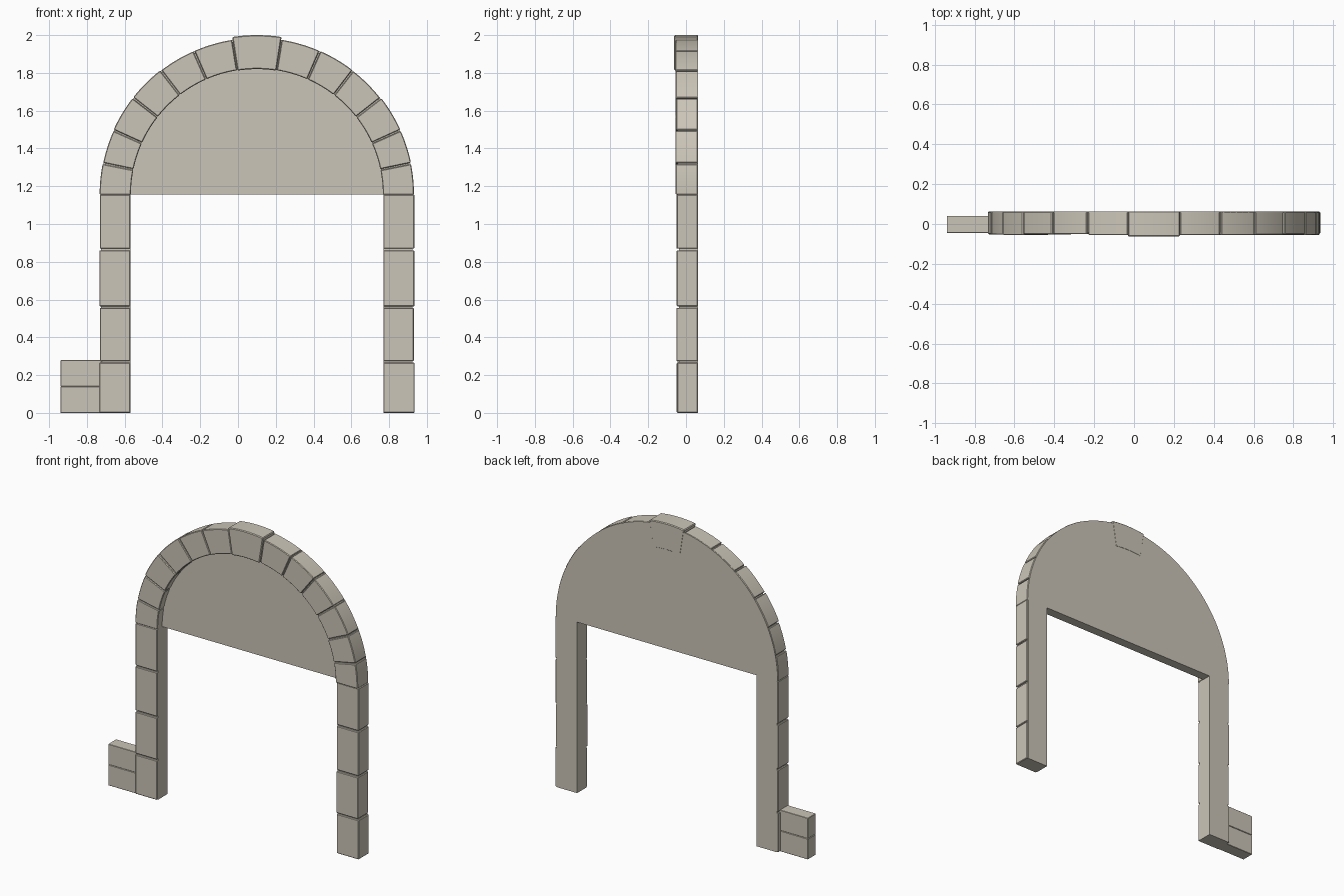
import bpy, bmesh, random
from math import sin, cos, radians

random.seed(4)
if "Cube" in bpy.data.objects:
    bpy.data.objects.remove(bpy.data.objects["Cube"], do_unlink=True)

stone = bpy.data.materials.new("warm_grey_stone")
stone.use_nodes = True
colour = (0.60, 0.56, 0.475, 1)
stone.diffuse_color = colour
stone.node_tree.nodes["Principled BSDF"].inputs["Base Color"].default_value = colour

CX, SPRING = 0.1, 1.155      # arch centre
R_IN, R_OUT = 0.667, 0.832
BACK = 0.063


def prism(name, outline, y0, y1, bevel=0.0):
    """Extrude an x-z outline from y0 to y1, with optional chamfered arrises."""
    bm = bmesh.new()
    face = bm.faces.new([bm.verts.new((x, y0, z)) for x, z in outline])
    ext = bmesh.ops.extrude_face_region(bm, geom=[face])
    moved = [g for g in ext["geom"] if isinstance(g, bmesh.types.BMVert)]
    bmesh.ops.translate(bm, vec=(0, y1 - y0, 0), verts=moved)
    bmesh.ops.recalc_face_normals(bm, faces=bm.faces[:])
    if bevel:
        sharp = [e for e in bm.edges if e.calc_face_angle(0) > radians(35)]
        bmesh.ops.bevel(bm, geom=sharp, offset=bevel, segments=1, affect='EDGES')
    mesh = bpy.data.meshes.new(name)
    bm.to_mesh(mesh)
    bm.free()
    mesh.materials.append(stone)
    obj = bpy.data.objects.new(name, mesh)
    bpy.context.collection.objects.link(obj)
    bpy.ops.object.select_all(action='DESELECT')
    obj.select_set(True)
    bpy.context.view_layer.objects.active = obj
    bpy.ops.object.shade_smooth_by_angle(angle=radians(30))
    return obj


def rect(x0, x1, z0, z1):
    return [(x0, z0), (x1, z0), (x1, z1), (x0, z1)]


def arc(r, a0, a1, steps):
    """Points on the arch; angles are in degrees from the crown, towards +x."""
    angles = [radians(a0 + (a1 - a0) * i / steps) for i in range(steps + 1)]
    return [(CX + r * sin(a), SPRING + r * cos(a)) for a in angles]


def ring(r0, r1, a0, a1, steps):
    return arc(r1, a0, a1, steps) + arc(r0, a1, a0, steps)


# Arch stones, mirrored about the keystone
joints = [8.9, 23.7, 37.7, 52, 65.8, 78.5, 90]
GAP = 0.25
for side, label in ((1, "left"), (-1, "right")):
    for i, (a, b) in enumerate(zip(joints, joints[1:])):
        end = b if b == 90 else b - GAP
        r_out = R_OUT + random.uniform(-0.003, 0.002)
        front = -0.054 + random.uniform(-0.003, 0.003)
        prism(f"{label}_arch_stone_{i + 1}",
              ring(R_IN, r_out, side * (a + GAP), side * end, 8),
              front, BACK - 0.002, 0.004)
prism("keystone", ring(R_IN - 0.002, 0.845, -8.9, 8.9, 10), -0.063, BACK + 0.001, 0.005)

# Mortar behind the arch joints, recessed infill panel, and flush back
prism("arch_mortar", ring(R_IN + 0.003, R_OUT - 0.012, -90, 90, 64), -0.042, BACK - 0.004)
prism("infill_panel", arc(R_IN + 0.01, -90, 90, 64), 0.0, BACK - 0.003)
prism("back_panel", arc(R_OUT - 0.003, -90, 90, 72), BACK - 0.006, BACK)

# Pillars: a plain core with stacked blocks
levels = [0, 0.27, 0.56, 0.865, SPRING]
for side, label in ((1, "left"), (-1, "right")):
    inner, outer = CX + side * (R_IN + 0.003), CX + side * (R_OUT + 0.002)
    lo, hi = sorted((inner, outer - side * 0.01))
    prism(f"{label}_pillar_core", rect(lo, hi, 0, SPRING), -0.038, BACK)
    for i, (z0, z1) in enumerate(zip(levels, levels[1:])):
        wobble = random.uniform(-0.003, 0.002)
        lo, hi = sorted((inner, outer + side * wobble))
        bottom = z0 + 0.004 if z0 else 0
        top = z1 - 0.004 if z1 < SPRING else z1
        prism(f"{label}_pillar_block_{i + 1}", rect(lo, hi, bottom, top),
              -0.049 + wobble, BACK - 0.001, 0.004)

# Two wall blocks beside the right pillar
for i in range(2):
    z = 0.14 * i
    prism(f"side_block_{i + 1}", rect(-0.94, -0.72, z + 0.001 * i, z + 0.139),
          -0.044, 0.041, 0.002)
